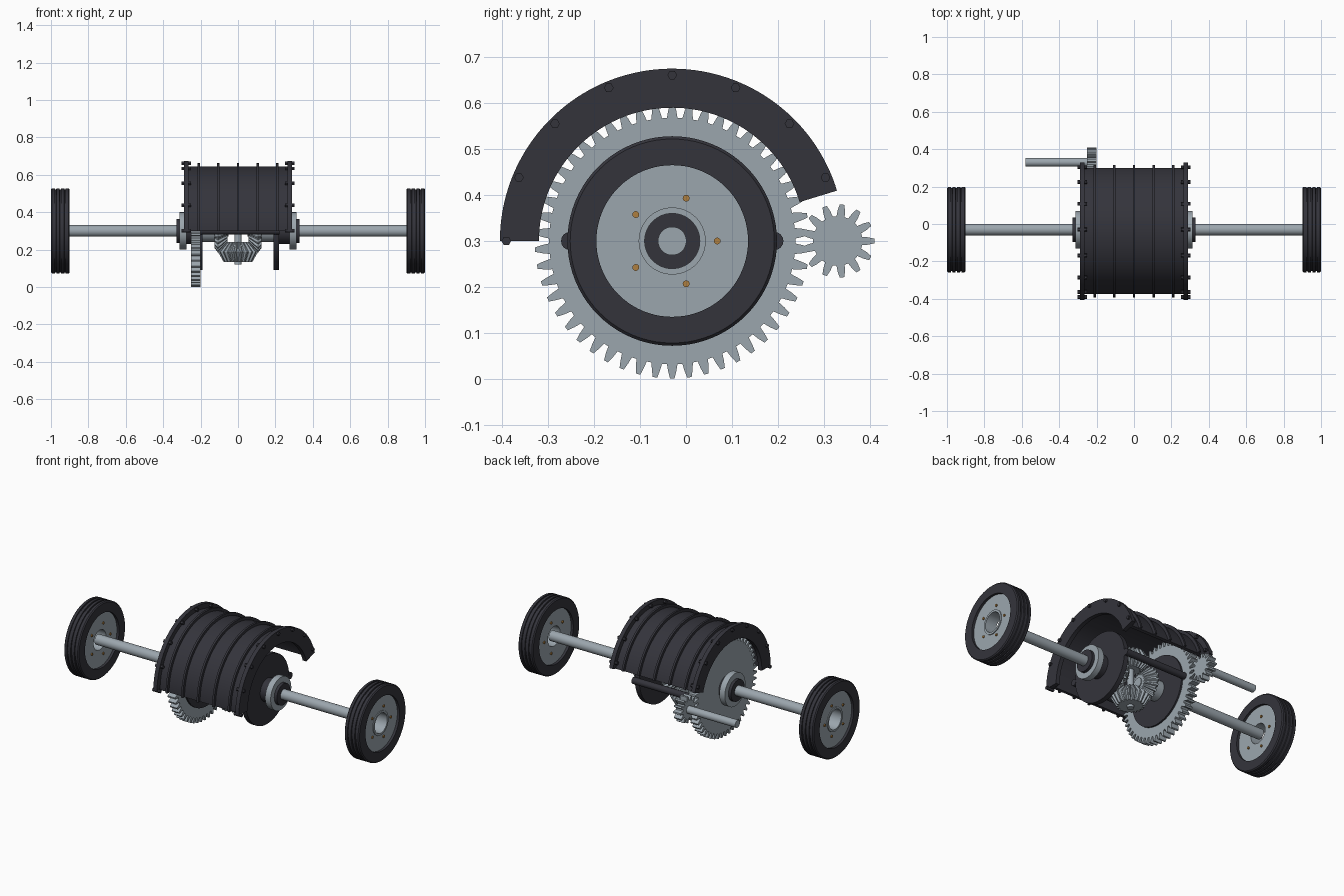
import bpy, bmesh, math
from mathutils import Matrix, Vector

if "Cube" in bpy.data.objects:
    bpy.data.objects.remove(bpy.data.objects["Cube"])

AY, AZ = -0.03, 0.30          # main axle line
TAU = math.tau


def material(name, rgb):
    m = bpy.data.materials.new(name)
    m.diffuse_color = (*rgb, 1)
    m.use_nodes = True
    m.node_tree.nodes["Principled BSDF"].inputs["Base Color"].default_value = m.diffuse_color
    return m


STEEL = material("steel_grey", (0.33, 0.38, 0.42))
DARK = material("dark_charcoal", (0.034, 0.034, 0.044))
BRASS = material("brass", (0.42, 0.21, 0.05))


def finish(name, bm, mat, angle=30):
    bmesh.ops.remove_doubles(bm, verts=bm.verts, dist=1e-5)
    bmesh.ops.recalc_face_normals(bm, faces=bm.faces)
    me = bpy.data.meshes.new(name)
    bm.to_mesh(me)
    bm.free()
    me.materials.append(mat)
    for p in me.polygons:
        p.use_smooth = True
    me.set_sharp_from_angle(angle=math.radians(angle))
    ob = bpy.data.objects.new(name, me)
    bpy.context.collection.objects.link(ob)
    return ob


def lathe(name, profile, mat, y=AY, z=AZ, a0=0, a1=360, n=64):
    """Spin a closed (x, radius) profile about a line parallel to x."""
    bm = bmesh.new()
    full = a1 - a0 == 360
    rings = []
    for i in range(n if full else n + 1):
        a = math.radians(a0 + (a1 - a0) * i / n)
        rings.append([bm.verts.new((x, y + r * math.cos(a), z + r * math.sin(a)))
                      for x, r in profile])
    k = len(profile)
    for i in range(n):
        p, q = rings[i], rings[(i + 1) % len(rings)]
        for j in range(k):
            if profile[j][1] == 0 and profile[(j + 1) % k][1] == 0:
                continue
            bm.faces.new((p[j], p[(j + 1) % k], q[(j + 1) % k], q[j]))
    bmesh.ops.dissolve_degenerate(bm, dist=1e-6, edges=bm.edges)
    if not full:
        bm.faces.new(rings[0])
        bm.faces.new(rings[-1])
    return finish(name, bm, mat)


def rod(name, x0, x1, r, mat, y=AY, z=AZ, n=32):
    return lathe(name, [(x0, 0), (x0, r), (x1, r), (x1, 0)], mat, y, z, n=n)


def tube(name, x0, x1, r0, r1, mat, **kw):
    return lathe(name, [(x0, r0), (x0, r1), (x1, r1), (x1, r0)], mat, **kw)


def gear(name, teeth, root, tip, stations, origin, axis, mat, phase=0.0):
    """Toothed outline lofted through (distance along axis, scale) stations."""
    bm = bmesh.new()
    rot = Vector((0, 0, 1)).rotation_difference(Vector(axis)).to_matrix()
    shape = ((-0.34, root), (-0.25, (root + tip) / 2), (-0.13, tip),
             (0.13, tip), (0.25, (root + tip) / 2), (0.34, root))
    outline = [((t + f + phase) * TAU / teeth, r) for t in range(teeth) for f, r in shape]
    rings = [[bm.verts.new(Vector(origin) + rot @ Vector((r * s * math.cos(a), r * s * math.sin(a), d)))
              for a, r in outline] for d, s in stations]
    k = len(outline)
    for p, q in zip(rings, rings[1:]):
        for j in range(k):
            bm.faces.new((p[j], p[(j + 1) % k], q[(j + 1) % k], q[j]))
    bm.faces.new(rings[0])
    bm.faces.new(rings[-1])
    return finish(name, bm, mat, 20)


# Ribbed half housing
HOUSE = dict(a0=17, a1=180, n=72)
tube("housing_shell", -0.285, 0.285, 0.328, 0.345, DARK, **HOUSE)
for i in range(-2, 3):
    tube("housing_rib", i * 0.105 - 0.006, i * 0.105 + 0.006, 0.34, 0.362, DARK, **HOUSE)

for s in (-1, 1):
    side = "right" if s > 0 else "left"

    def sx(profile):
        return [(s * x, r) for x, r in profile]

    # End flange with its ring of hexagonal bolts
    tube(side + "_housing_flange", s * 0.265, s * 0.29, 0.29, 0.375, DARK, **HOUSE)
    for i in range(1, 9):
        a = math.radians(22.5 * i)
        rod(side + "_flange_bolt", s * 0.25, s * 0.301, 0.0105, DARK,
            AY + 0.361 * math.cos(a), AZ + 0.361 * math.sin(a), 6)

    # Axle and bearing
    rod(side + "_axle", s * 0.05, s * 0.93, 0.031, STEEL)
    tube(side + "_bearing", s * 0.275, s * 0.312, 0.03, 0.1, STEEL)
    tube(side + "_bearing_seal", s * 0.29, s * 0.33, 0.03, 0.065, DARK)
    rod(side + "_carrier_neck", s * 0.2, s * 0.28, 0.07, DARK)

    # Tyre with tread grooves
    tread = [(0.90, 0.165), (0.90, 0.222), (0.906, 0.228)]
    for g in (0.925, 0.95, 0.975):
        tread += [(g - 0.004, 0.228), (g - 0.003, 0.222), (g + 0.003, 0.222), (g + 0.004, 0.228)]
    tread += [(0.994, 0.228), (1.0, 0.222), (1.0, 0.165)]
    lathe(side + "_tyre", sx(tread), DARK, n=80)

    # Wheel disc with a raised open boss and five studs
    lathe(side + "_wheel_disc", sx([(0.915, 0.06), (0.915, 0.166), (0.985, 0.166),
                                    (0.985, 0.073), (0.99, 0.073), (0.99, 0.06)]), STEEL)
    for i in range(5):
        a = TAU * i / 5
        rod(side + "_wheel_stud", s * 0.909, s * 0.991, 0.0075, BRASS,
            AY + 0.098 * math.cos(a), AZ + 0.098 * math.sin(a), 12)

    # Side bevel gear and its hub
    BEVEL = [(0.055, 0.5), (0.108, 1.0), (0.125, 0.8)]
    gear(side + "_side_bevel_gear", 20, 0.097, 0.115, BEVEL, (0, AY, AZ), (s, 0, 0), STEEL)
    rod(side + "_side_gear_hub", s * 0.12, s * 0.2, 0.06, STEEL)

    # Spider bevel gear, above and below the axle
    level = "upper" if s > 0 else "lower"
    gear(level + "_spider_gear", 20, 0.092, 0.108,
         [(0.06, 0.55), (0.112, 1.0), (0.165, 0.72)], (0, AY, AZ), (0, 0, s), STEEL, 0.5)

    # Carrier tie rod, front and back
    rod("tie_rod", -0.2, 0.222, 0.02, DARK, AY + s * 0.222, AZ, 16)

# Spider cross pin
pin = rod("spider_pin", -0.18, 0.18, 0.02, STEEL, 0, 0)
pin.data.transform(Matrix.Translation((0, AY, AZ)) @ Matrix.Rotation(math.pi / 2, 4, 'Y'))

# Carrier plates
rod("right_carrier_plate", 0.19, 0.22, 0.21, DARK, n=72)
rod("left_carrier_plate", -0.2, -0.19, 0.21, DARK, n=72)

# Ring gear and drive pinion
gear("ring_gear", 50, 0.268, 0.299, [(-0.25, 1), (-0.2, 1)], (0, AY, AZ), (1, 0, 0), STEEL)
gear("drive_pinion", 13, 0.054, 0.08, [(-0.25, 1), (-0.2, 1)], (0, 0.33, 0.3), (1, 0, 0), STEEL, 0.25)
rod("drive_shaft", -0.58, -0.202, 0.023, STEEL, 0.33, 0.3)
